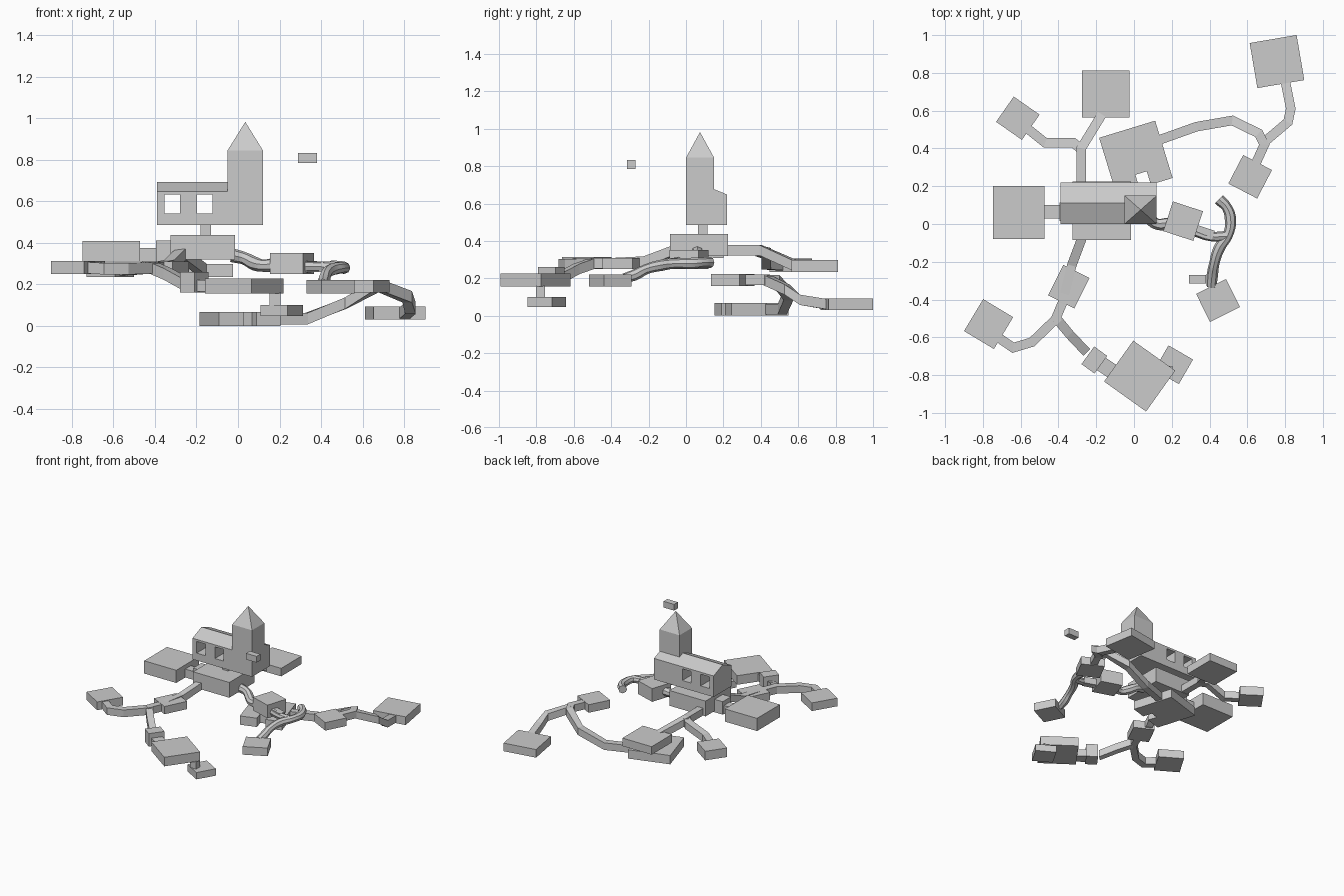
import bpy, bmesh, math
from mathutils import Vector, Matrix

if "Cube" in bpy.data.objects:
    bpy.data.objects.remove(bpy.data.objects["Cube"])


def finish(name, bm):
    bmesh.ops.recalc_face_normals(bm, faces=bm.faces)
    me = bpy.data.meshes.new(name)
    bm.to_mesh(me)
    bm.free()
    ob = bpy.data.objects.new(name, me)
    bpy.context.collection.objects.link(ob)
    return ob


def box(name, cx, cy, z0, z1, sx, sy, deg=0):
    bm = bmesh.new()
    bmesh.ops.create_cube(bm, size=1)
    bm.transform(Matrix.Translation((cx, cy, (z0 + z1) / 2))
                 @ Matrix.Rotation(math.radians(deg), 4, 'Z')
                 @ Matrix.Diagonal((sx, sy, z1 - z0, 1)))
    return finish(name, bm)


def road(name, pts, w=0.05, h=0.055):
    """Mitred rectangular walkway along a path."""
    p = [Vector(q) for q in pts]
    bm = bmesh.new()
    rings = []
    for i, c in enumerate(p):
        a = (c - p[max(i - 1, 0)]).to_2d()
        b = (p[min(i + 1, len(p) - 1)] - c).to_2d()
        a = a.normalized() if a.length else b.normalized()
        b = b.normalized() if b.length else a
        t = (a + b).normalized()
        s = Vector((-t.y, t.x, 0)) * (w / 2 / max(t.dot(a), 0.5))
        u = Vector((0, 0, h / 2))
        rings.append([bm.verts.new(c + v) for v in (s + u, u - s, -s - u, s - u)])
    for r, q in zip(rings, rings[1:]):
        for k in range(4):
            bm.faces.new((r[k], r[k - 1], q[k - 1], q[k]))
    bm.faces.new(rings[0])
    bm.faces.new(rings[-1])
    return finish(name, bm)


def tube(name, pts, r):
    cu = bpy.data.curves.new(name, 'CURVE')
    cu.dimensions = '3D'
    cu.bevel_depth = r
    cu.bevel_resolution = 2
    cu.resolution_u = 6
    cu.use_fill_caps = True
    sp = cu.splines.new('BEZIER')
    sp.bezier_points.add(len(pts) - 1)
    for k, (bp, q) in enumerate(zip(sp.bezier_points, pts)):
        bp.co = q
        bp.radius = 1.0 if k % 2 else 1.12
        bp.handle_left_type = bp.handle_right_type = 'AUTO'
    ob = bpy.data.objects.new(name, cu)
    bpy.context.collection.objects.link(ob)
    bpy.ops.object.select_all(action='DESELECT')
    ob.select_set(True)
    bpy.context.view_layer.objects.active = ob
    bpy.ops.object.convert(target='MESH')
    bpy.ops.object.shade_smooth_by_angle()


def cut(ob, cutter):
    m = ob.modifiers.new("cut", 'BOOLEAN')
    m.operation = 'DIFFERENCE'
    m.solver = 'EXACT'
    m.object = cutter
    bpy.context.view_layer.objects.active = ob
    bpy.ops.object.modifier_apply(modifier=m.name)
    bpy.data.objects.remove(cutter)


# Hall with gabled roof and two through windows
bm = bmesh.new()
prof = [(0, .485), (.22, .485), (.22, .648), (.11, .693), (0, .648)]
f = bm.faces.new([bm.verts.new((-.39, y, z)) for y, z in prof])
ext = bmesh.ops.extrude_face_region(bm, geom=[f])
bmesh.ops.translate(bm, vec=(.51, 0, 0),
                    verts=[v for v in ext['geom'] if isinstance(v, bmesh.types.BMVert)])
hall = finish("hall", bm)
for x in (-.317, -.16):
    cut(hall, box("window_cutter", x, .11, .542, .632, .075, .5))

# Tower and pyramid spire
box("tower", .035, .075, .485, .845, .17, .15)
bm = bmesh.new()
base = [bm.verts.new(c) for c in ((-.05, 0, .845), (.12, 0, .845), (.12, .15, .845), (-.05, .15, .845))]
tip = bm.verts.new((.035, .075, .982))
bm.faces.new(base)
for k in range(4):
    bm.faces.new((base[k - 1], base[k], tip))
finish("spire", bm)

# Hub under the hall, and the small floating block
box("hub_neck", -.155, .09, .43, .49, .05, .05)
box("hub_platform", -.17, .07, .32, .438, .31, .31)
box("floating_block", .335, -.292, .785, .833, .09, .046)

# Platforms: centre x, y, bottom, top, size x, y, angle
platforms = {
    "left_platform": (-.61, .06, .31, .408, .275, .28, 0),
    "left_joint": (-.355, .065, .31, .41, .08, .1, 0),
    "back_platform": (-.15, .688, .235, .297, .25, .25, 0),
    "back_left_platform": (-.615, .56, .235, .305, .167, .163, -35),
    "front_step": (-.345, -.332, .25, .31, .155, .18, -26.5),
    "front_left_platform": (-.77, -.53, .25, .313, .185, .197, -31),
    "front_joint": (-.21, -.72, .16, .26, .085, .115, -36),
    "front_platform": (.03, -.805, .157, .227, .273, .266, -35.5),
    "front_lower_platform": (.21, -.745, .047, .1, .15, .15, -30),
    "front_post": (.178, -.778, .095, .16, .052, .05, 0),
    "right_platform": (.26, .015, .25, .352, .167, .165, -18),
    "right_front_platform": (.445, -.405, .157, .22, .177, .165, 26.5),
    "right_back_platform": (.615, .25, .16, .222, .172, .17, -27.5),
    "far_corner_platform": (.757, .86, .03, .093, .252, .242, 9.7),
    "lower_back_platform": (.01, .35, 0, .068, .31, .317, 17),
}
made = {n: box(n, *v) for n, v in platforms.items()}
cut(made["lower_back_platform"], box("notch_cutter", .052, .222, -.1, .2, .063, .1, 17))

# Walkways linking the platforms
road("left_walkway", [(-.48, .065, .343), (-.38, .065, .343)], .07, .065)
road("back_walkway", [(-.28, .2, .35), (-.28, .4, .35), (-.17, .58, .27)], .05)
road("back_left_walkway", [(-.275, .39, .345), (-.32, .43, .335), (-.47, .43, .275), (-.57, .51, .27)])
road("front_walkway", [(-.27, -.06, .35), (-.33, -.22, .29), (-.38, -.42, .28), (-.42, -.515, .28)])
road("front_left_walkway", [(-.4, -.49, .28), (-.54, -.625, .275), (-.64, -.655, .275), (-.72, -.6, .28)])
road("front_right_walkway", [(-.41, -.5, .28), (-.34, -.585, .25), (-.25, -.68, .2)])
road("front_joint_walkway", [(-.19, -.73, .195), (-.1, -.79, .19)], .08)
road("lower_back_walkway", [(.12, .44, .035), (.33, .515, .035), (.52, .548, .11),
                            (.66, .48, .19), (.69, .42, .192), (.64, .31, .192)])
road("far_corner_walkway", [(.685, .43, .192), (.815, .54, .14), (.83, .61, .085), (.8, .76, .06)])
road("right_walkway", [(.3, -.02, .285), (.42, -.06, .285)], .05, .05)

# Organic tubes
tube("hub_tube", [(-.03, .06, .34), (.03, .06, .325), (.08, .03, .3), (.12, 0, .29), (.18, 0, .295)], .03)
tube("link_tube", [(.33, -.04, .285), (.4, -.065, .285), (.49, -.065, .28)], .025)
tube("right_tube", [(.45, .13, .285), (.49, .09, .285), (.51, .03, .28), (.5, -.05, .28), (.45, -.13, .27),
                    (.425, -.21, .25), (.415, -.27, .22), (.41, -.33, .2)], .027)
